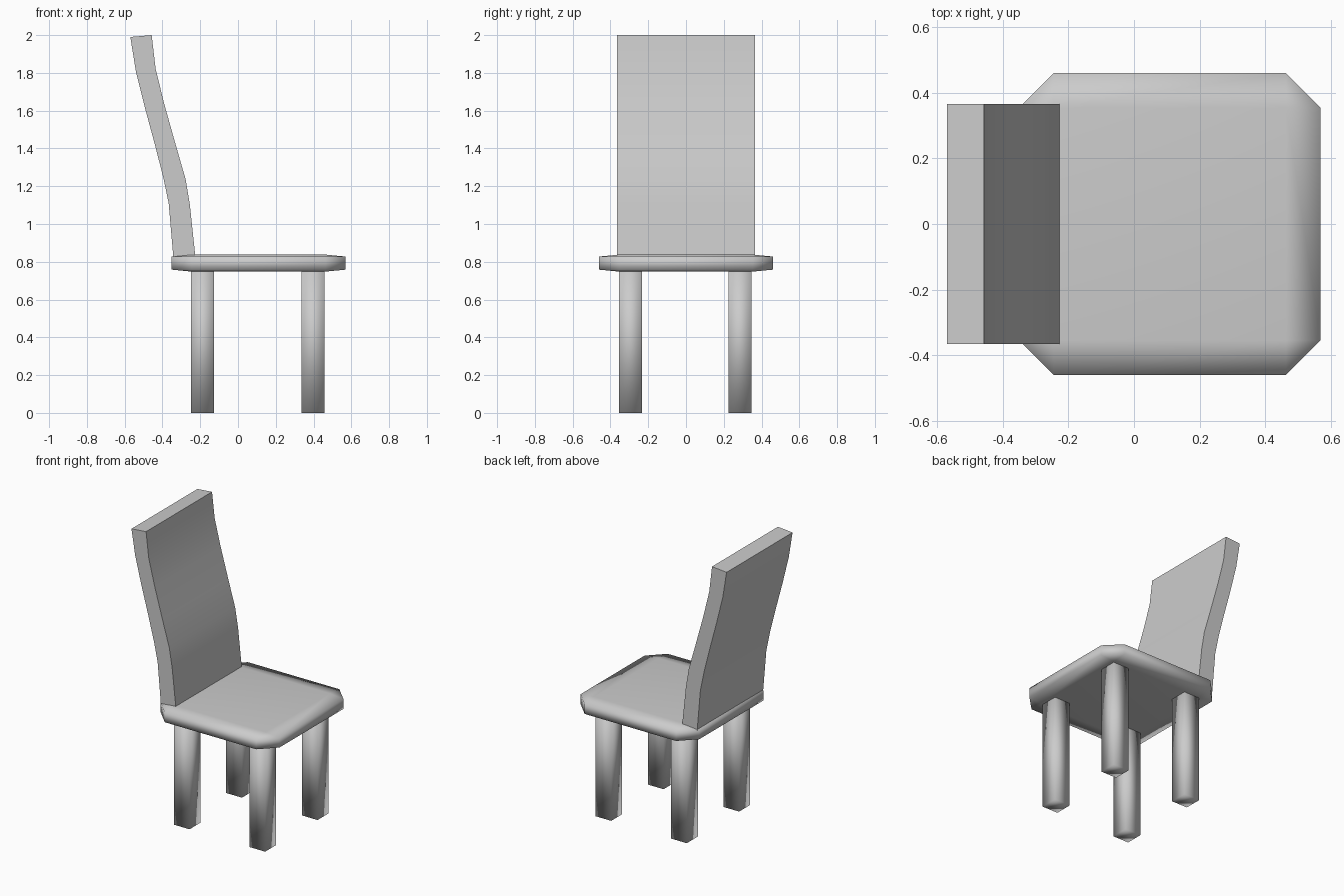
import bpy, bmesh
from mathutils import Vector

if "Cube" in bpy.data.objects:
    bpy.data.objects.remove(bpy.data.objects["Cube"])


def add_object(name, bm):
    bmesh.ops.recalc_face_normals(bm, faces=bm.faces)
    mesh = bpy.data.meshes.new(name)
    bm.to_mesh(mesh)
    bm.free()
    obj = bpy.data.objects.new(name, mesh)
    bpy.context.collection.objects.link(obj)
    return obj


def soft_box(name, center, half, bevel=0.0):
    """Smooth-shaded box; the bevel is a fraction of each half size."""
    bm = bmesh.new()
    bmesh.ops.create_cube(bm, size=2)
    if bevel:
        bmesh.ops.bevel(bm, geom=bm.edges[:], offset=bevel, segments=1,
                        affect='EDGES')
    bmesh.ops.scale(bm, vec=half, verts=bm.verts)
    bmesh.ops.translate(bm, vec=center, verts=bm.verts)
    obj = add_object(name, bm)
    obj.data.shade_smooth()
    return obj


# Seat: flattened cube with chamfered corners
soft_box("seat", (0.109, 0, 0.793), (0.46, 0.46, 0.045), 0.23)

# Four square legs
for end, x in (("rear", -0.188), ("front", 0.398)):
    for side, y in (("right", -0.294), ("left", 0.286)):
        soft_box(f"{end}_{side}_leg", (x, y, 0.38), (0.061, 0.061, 0.38))

# Curved backrest: S-shaped side profile (x, z) extruded across the seat
rear = [(-0.342, 0.82), (-0.367, 1.11), (-0.394, 1.24), (-0.44, 1.42),
        (-0.494, 1.62), (-0.541, 1.81), (-0.57, 1.99)]
front = [(-0.457, 2.0), (-0.436, 1.82), (-0.39, 1.634), (-0.33, 1.42),
         (-0.277, 1.236), (-0.255, 1.103), (-0.225, 0.82)]
bm = bmesh.new()
side = bm.faces.new([bm.verts.new((x, -0.365, z)) for x, z in rear + front])
ext = bmesh.ops.extrude_face_region(bm, geom=[side], use_keep_orig=True)
bmesh.ops.translate(bm, vec=Vector((0, 0.73, 0)),
                    verts=[v for v in ext["geom"]
                           if isinstance(v, bmesh.types.BMVert)])
back = add_object("backrest", bm)
bpy.context.view_layer.objects.active = back
back.select_set(True)
bpy.ops.object.shade_smooth_by_angle()
